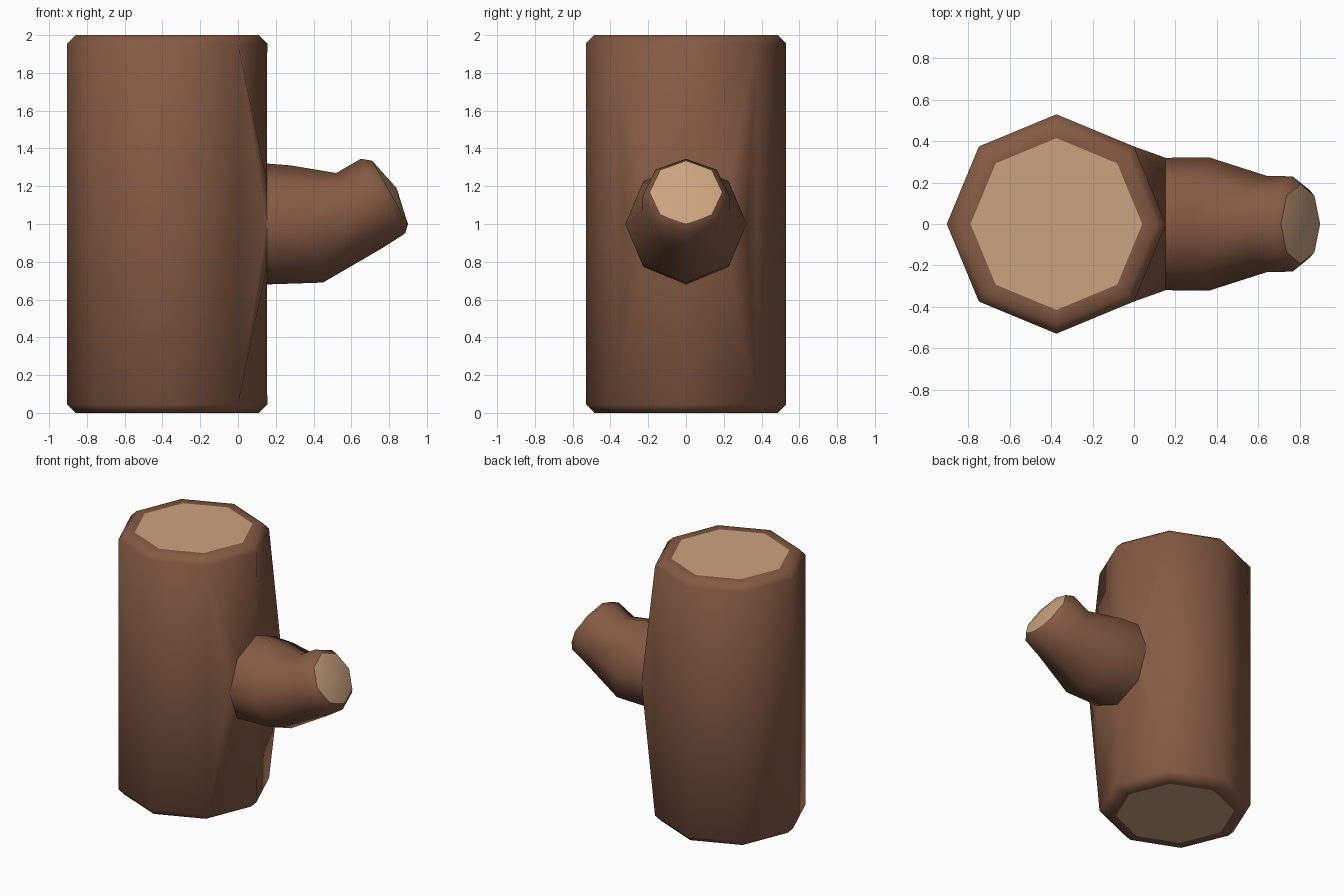
import bpy, bmesh, math
from mathutils import Vector

if "Cube" in bpy.data.objects:
    bpy.data.objects.remove(bpy.data.objects["Cube"])


def material(name, col):
    m = bpy.data.materials.new(name)
    m.diffuse_color = (*col, 1)
    m.use_nodes = True
    m.node_tree.nodes["Principled BSDF"].inputs["Base Color"].default_value = m.diffuse_color
    return m


BARK = material("brown bark", (0.235, 0.104, 0.057))
WOOD = material("tan cut wood", (0.60, 0.37, 0.215))
N = 8
CX = -0.375
bm = bmesh.new()


def trunk_ring(r, z):
    return [bm.verts.new((CX + r * math.cos(i * math.tau / N), r * math.sin(i * math.tau / N), z))
            for i in range(N)]


def branch_ring(top, bottom):
    # octagon whose top and bottom points are given in the xz plane
    t, b = Vector((top[0], 0, top[1])), Vector((bottom[0], 0, bottom[1]))
    c, up = (t + b) / 2, (t - b) / 2
    side = Vector((0, up.length, 0))
    return [bm.verts.new(c + up * math.cos(i * math.tau / N) + side * math.sin(i * math.tau / N))
            for i in range(N)]


def bridge(a, b, skip=()):
    for i in range(N):
        if i not in skip:
            j = (i + 1) % N
            bm.faces.new((a[i], a[j], b[j], b[i]))


# trunk: bevelled octagonal log, open where the branch grows out
rings = [trunk_ring(r, z) for r, z in
         [(0.415, 0), (0.485, 0), (0.53, 0.045), (0.53, 1.955), (0.485, 2), (0.415, 2)]]
for k in range(5):
    bridge(rings[k], rings[k + 1], skip=(0, 7) if k == 2 else ())
bm.faces.new(rings[0]).material_index = 1
bm.faces.new(rings[5]).material_index = 1

# branch: bent, tapering octagonal stub
br = [branch_ring(t, b) for t, b in
      [((0.153, 1.32), (0.153, 0.68)), ((0.28, 1.31), (0.45, 0.69)),
       ((0.52, 1.27), (0.76, 0.87)), ((0.65, 1.345), (0.885, 0.95)),
       ((0.71, 1.335), (0.90, 1.0))]]
for k in range(4):
    bridge(br[k], br[k + 1])

# slightly domed cut end of the branch
tip = bm.verts.new((0.84, 0, 1.19))
for i in range(N):
    bm.faces.new((br[4][i], br[4][(i + 1) % N], tip)).material_index = 1

# collar: trunk faces fanned into the branch root, same on both sides
low, high, root = rings[2], rings[3], br[0]
for corner, order in ((1, (0, 1, 2, 3, 4)), (7, (0, 7, 6, 5, 4))):
    r = [root[i] for i in order]
    for f in ((high[corner], high[0], r[0]), (high[corner], r[0], r[1]),
              (high[corner], r[1], r[2]), (high[corner], r[2], low[corner]),
              (low[corner], r[2], r[3]), (low[corner], r[3], r[4]),
              (low[corner], r[4], low[0])):
        bm.faces.new(f)

bmesh.ops.recalc_face_normals(bm, faces=bm.faces)

# smooth bark, crisp edges around the cut wood
for f in bm.faces:
    f.smooth = True
for e in bm.edges:
    mats = {f.material_index for f in e.link_faces}
    e.smooth = len(mats) == 1 and e.calc_face_angle(0) < math.radians(60)

me = bpy.data.meshes.new("log_with_branch")
bm.to_mesh(me)
bm.free()
me.materials.append(BARK)
me.materials.append(WOOD)
bpy.context.collection.objects.link(bpy.data.objects.new("log_with_branch", me))
